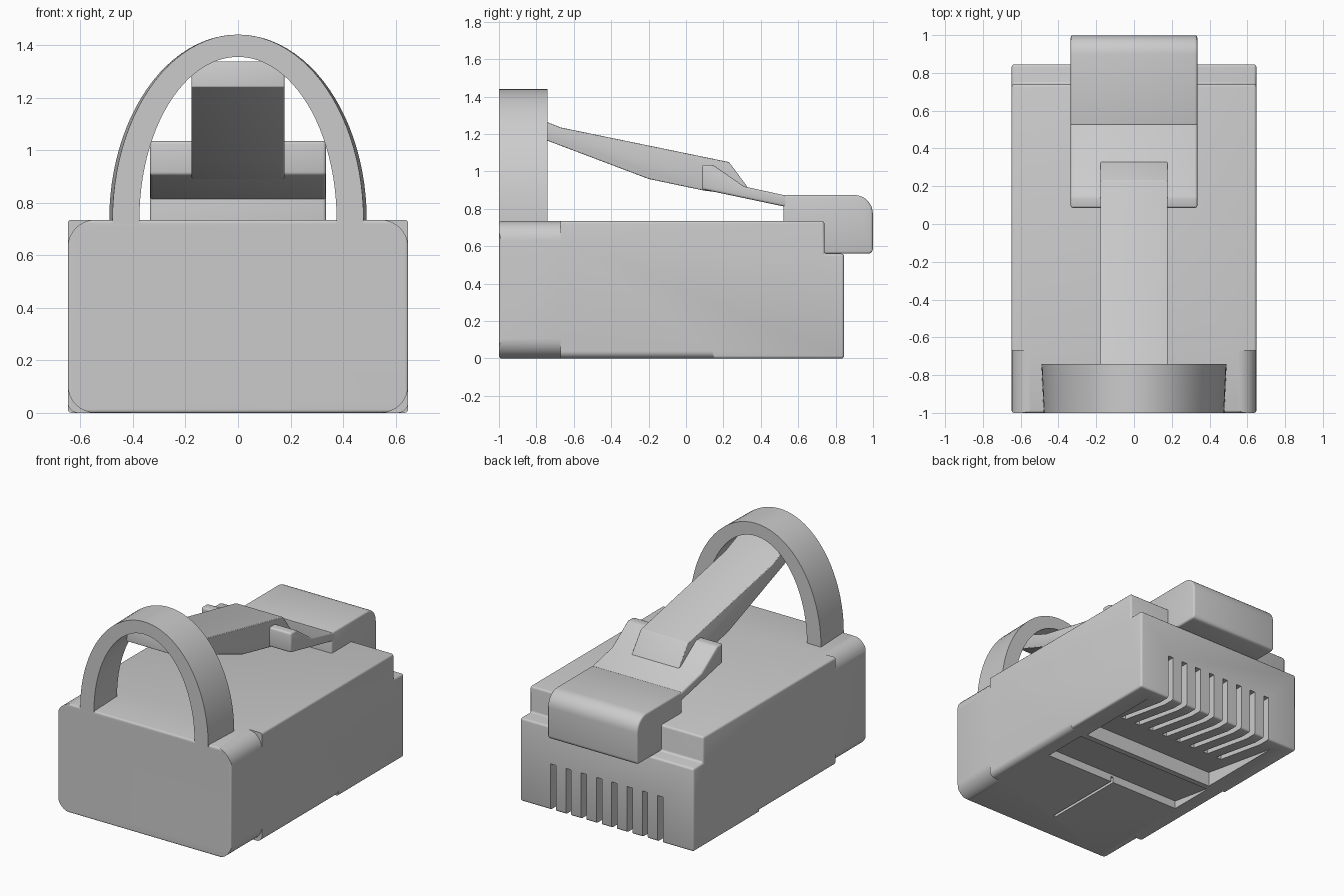
import bpy, bmesh, math
from mathutils import Vector

if "Cube" in bpy.data.objects:
    bpy.data.objects.remove(bpy.data.objects["Cube"])


def prism(name, pts, axis, a, b, bevel=0.0):
    """Extrude a 2D outline: axis 'x' takes (y, z) points, axis 'y' takes (x, z) points."""
    bm = bmesh.new()
    if axis == 'x':
        vs = [bm.verts.new((a, p, q)) for p, q in pts]
        move = Vector((b - a, 0, 0))
    else:
        vs = [bm.verts.new((p, a, q)) for p, q in pts]
        move = Vector((0, b - a, 0))
    face = bm.faces.new(vs)
    ext = bmesh.ops.extrude_face_region(bm, geom=[face])
    bmesh.ops.translate(bm, vec=move, verts=[g for g in ext['geom'] if isinstance(g, bmesh.types.BMVert)])
    bmesh.ops.recalc_face_normals(bm, faces=bm.faces)
    if bevel:
        edges = [e for e in bm.edges if e.calc_face_angle(0) > 0.6]
        bmesh.ops.bevel(bm, geom=edges, offset=bevel, segments=3, profile=0.5, affect='EDGES')
    me = bpy.data.meshes.new(name)
    bm.to_mesh(me)
    bm.free()
    ob = bpy.data.objects.new(name, me)
    bpy.context.collection.objects.link(ob)
    return ob


def activate(ob):
    bpy.ops.object.select_all(action='DESELECT')
    ob.select_set(True)
    bpy.context.view_layer.objects.active = ob


def combine(ob, other, op='DIFFERENCE'):
    activate(ob)
    m = ob.modifiers.new('bool', 'BOOLEAN')
    m.operation, m.object, m.solver = op, other, 'EXACT'
    bpy.ops.object.modifier_apply(modifier=m.name)
    bpy.data.objects.remove(other)


def smooth(ob, angle=35):
    activate(ob)
    bpy.ops.object.shade_smooth_by_angle(angle=math.radians(angle))


def arc(cx, cy, r, a0, a1, n=8):
    return [(cx + r * math.cos(math.radians(a0 + (a1 - a0) * i / n)),
             cy + r * math.sin(math.radians(a0 + (a1 - a0) * i / n))) for i in range(n + 1)]


W, H = 0.648, 0.735

# Plug body with a step along the top rear edge
body = prism('plug_body', [(-1, 0), (0.845, 0), (0.845, 0.56), (0.74, 0.56), (0.74, H), (-1, H)],
             'x', -W, W, 0.014)


def round_corner(sx, top, r, y0, y1):
    e = 0.05
    pts = [(e, e), (e, -r)] + arc(-r, -r, r, 0, 90) + [(-r, e)]
    out = [(sx * (W + p), H + q if top else -q) for p, q in pts]
    combine(body, prism('corner_cutter', out, 'y', y0, y1))


# Rounded front collar and softened lower edges
for s in (-1, 1):
    round_corner(s, True, 0.105, -1.1, -0.67)
    round_corner(s, False, 0.105, -1.1, -0.67)
    round_corner(s, False, 0.04, -0.68, 0.145)

# Ramped recesses and thin slit underneath
combine(body, prism('ramp_cutter', [(0.76, -0.03), (0.76, 0), (0.14, 0.1), (0.14, -0.03)], 'x', -0.51, 0.51))
combine(body, prism('ramp_cutter', [(0.1, -0.03), (0.1, 0.005), (-0.22, 0.055), (-0.22, -0.03)], 'x', -0.53, 0.53))
combine(body, prism('slit_cutter', [(-0.8, -0.03), (-0.2, -0.03), (-0.2, 0.04), (-0.8, 0.02)], 'x', -0.01, 0.01))

# Eight contact slots wrapping from the back to the underside
for i in range(8):
    x = -0.4 + i * 0.8 / 7
    slot = [(0.37, -0.05), (0.9, -0.05), (0.9, 0.31), (0.77, 0.31), (0.77, 0.1), (0.37, 0.1)]
    combine(body, prism('slot_cutter', slot, 'x', x - 0.02, x + 0.02))
smooth(body)

# Latch block hooked over the back edge
block = prism('latch_block', [(0.52, 0.6), (0.7, 0.56), (0.985, 0.56), (0.999, 0.574)]
              + arc(0.899, 0.774, 0.1, 0, 90) + [(0.52, 0.874)], 'x', -0.335, 0.335, 0.012)
smooth(block)

# Wide shoulder of the latch
shoulder = prism('latch_shoulder', [(0.085, 0.905), (0.085, 1.035), (0.145, 1.035), (0.31, 0.92),
                                    (0.56, 0.865), (0.56, 0.805)], 'x', -0.335, 0.335, 0.012)
smooth(shoulder)

# Long springy lever rising towards the front
lever = prism('latch_lever', [(0.33, 0.87), (0.33, 0.915), (0.23, 1.05), (-0.67, 1.235), (-0.93, 1.34),
                              (-0.94, 1.24), (-0.2, 0.96), (0.1, 0.897)], 'x', -0.177, 0.177, 0.006)
smooth(lever, 20)


# Protective arch over the lever tip
def ellipse(rx, rz, n=48):
    return [(rx * math.cos(math.pi * i / n), H + rz * math.sin(math.pi * i / n)) for i in range(n + 1)]


outline = [(0.49, H - 0.02)] + ellipse(0.49, 0.705) + [(-0.49, H - 0.02), (-0.385, H - 0.02)]
outline += ellipse(0.385, 0.62)[::-1] + [(0.385, H - 0.02)]
arch = prism('guard_arch', outline, 'y', -1, -0.74)
for v in arch.data.vertices:
    if v.co.y < -0.9:
        v.co.x *= 0.975
smooth(arch)
